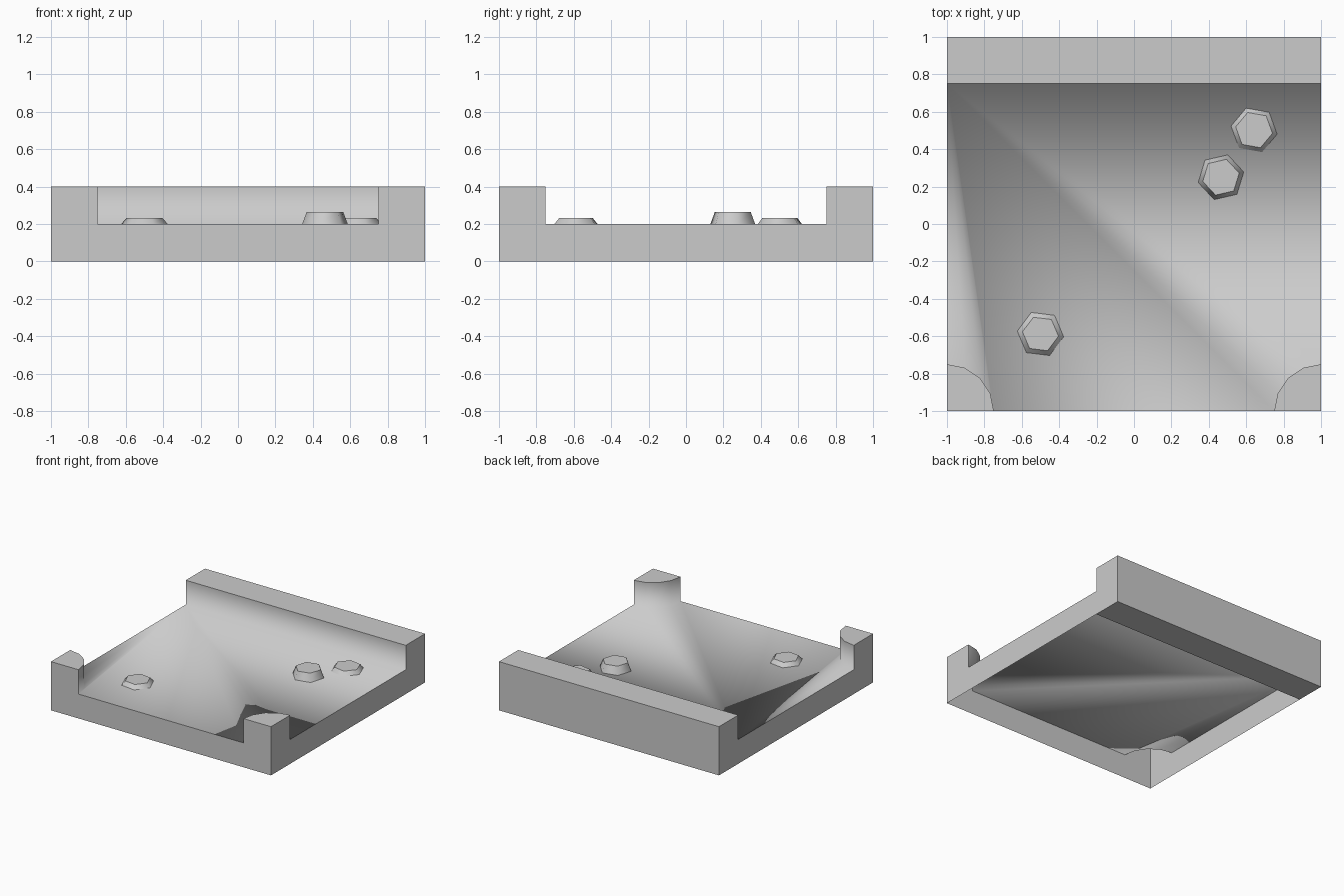
import bpy, bmesh
from math import cos, sin, pi, radians

if "Cube" in bpy.data.objects:
    bpy.data.objects.remove(bpy.data.objects["Cube"])

FLOOR, TOP, W = 0.2, 0.4, 0.25


def finish(bm, name):
    mesh = bpy.data.meshes.new(name)
    bm.to_mesh(mesh)
    bm.free()
    obj = bpy.data.objects.new(name, mesh)
    bpy.context.collection.objects.link(obj)
    return obj


# Tile shell: open underneath, back wall and two quarter-round front posts
bm = bmesh.new()
cache = {}


def v(x, y, z):
    key = (round(x, 4), round(y, 4), round(z, 4))
    if key not in cache:
        cache[key] = bm.verts.new(key)
    return cache[key]


def face(points, smooth=False):
    f = bm.faces.new([v(*p) for p in points])
    f.smooth = True
    f.tag = smooth
    return f


left = [(-1 + W * sin(i * pi / 8), -1 + W * cos(i * pi / 8)) for i in range(5)]
right = [(-x, y) for x, y in reversed(left)]
inner = 1 - W

# floor, fanned from the back left corner
outline = left + right + [(1, inner)]
for a, b in zip(outline, outline[1:]):
    face([(-1, inner, FLOOR), (*a, FLOOR), (*b, FLOOR)], True)

# corner posts: curved sides and tops
for arc, corner in ((left, (-1, -1)), (right, (1, -1))):
    for a, b in zip(arc, arc[1:]):
        face([(*b, FLOOR), (*a, FLOOR), (*a, TOP), (*b, TOP)], True)
    face([(*corner, TOP)] + [(*p, TOP) for p in reversed(arc)])

# back wall: inner face, top, back and underside
face([(-1, inner, FLOOR), (1, inner, FLOOR), (1, inner, TOP), (-1, inner, TOP)], True)
face([(-1, inner, TOP), (1, inner, TOP), (1, 1, TOP), (-1, 1, TOP)])
face([(1, 1, 0), (-1, 1, 0), (-1, 1, TOP), (1, 1, TOP)])
face([(-1, 1, 0), (1, 1, 0), (1, inner, 0), (-1, inner, 0)])

# front and side skirts
face([(-1, -1, 0), (1, -1, 0), (1, -1, TOP), (inner, -1, TOP), (inner, -1, FLOOR),
      (-inner, -1, FLOOR), (-inner, -1, TOP), (-1, -1, TOP)])
side = [(-1, 0), (inner, 0), (1, 0), (1, TOP), (inner, TOP), (inner, FLOOR),
        (-inner, FLOOR), (-inner, TOP), (-1, TOP)]
face([(1, y, z) for y, z in side])
face([(-1, y, z) for y, z in reversed(side)])

# floor blends into the inner walls, every other corner stays crisp
for e in bm.edges:
    e.smooth = all(f.tag for f in e.link_faces)
finish(bm, "tile_base")


# Studs: tapered hexagons standing on the floor
def stud(name, x, y, height, turn, r_top):
    bm = bmesh.new()
    rings = []
    for r, z in ((0.125, FLOOR), (r_top, FLOOR + height)):
        rings.append([bm.verts.new((x + r * cos(radians(turn + 60 * i)),
                                    y + r * sin(radians(turn + 60 * i)), z)) for i in range(6)])
    lo, hi = rings
    for i in range(6):
        j = (i + 1) % 6
        bm.faces.new((lo[i], lo[j], hi[j], hi[i])).smooth = True
    cap = bm.faces.new(hi)
    for e in cap.edges:
        e.smooth = False
    finish(bm, name)


stud("stud_front", -0.5, -0.588, 0.032, -7, 0.097)
stud("stud_middle", 0.465, 0.25, 0.065, 13, 0.1)
stud("stud_back", 0.642, 0.502, 0.032, -10, 0.1)
